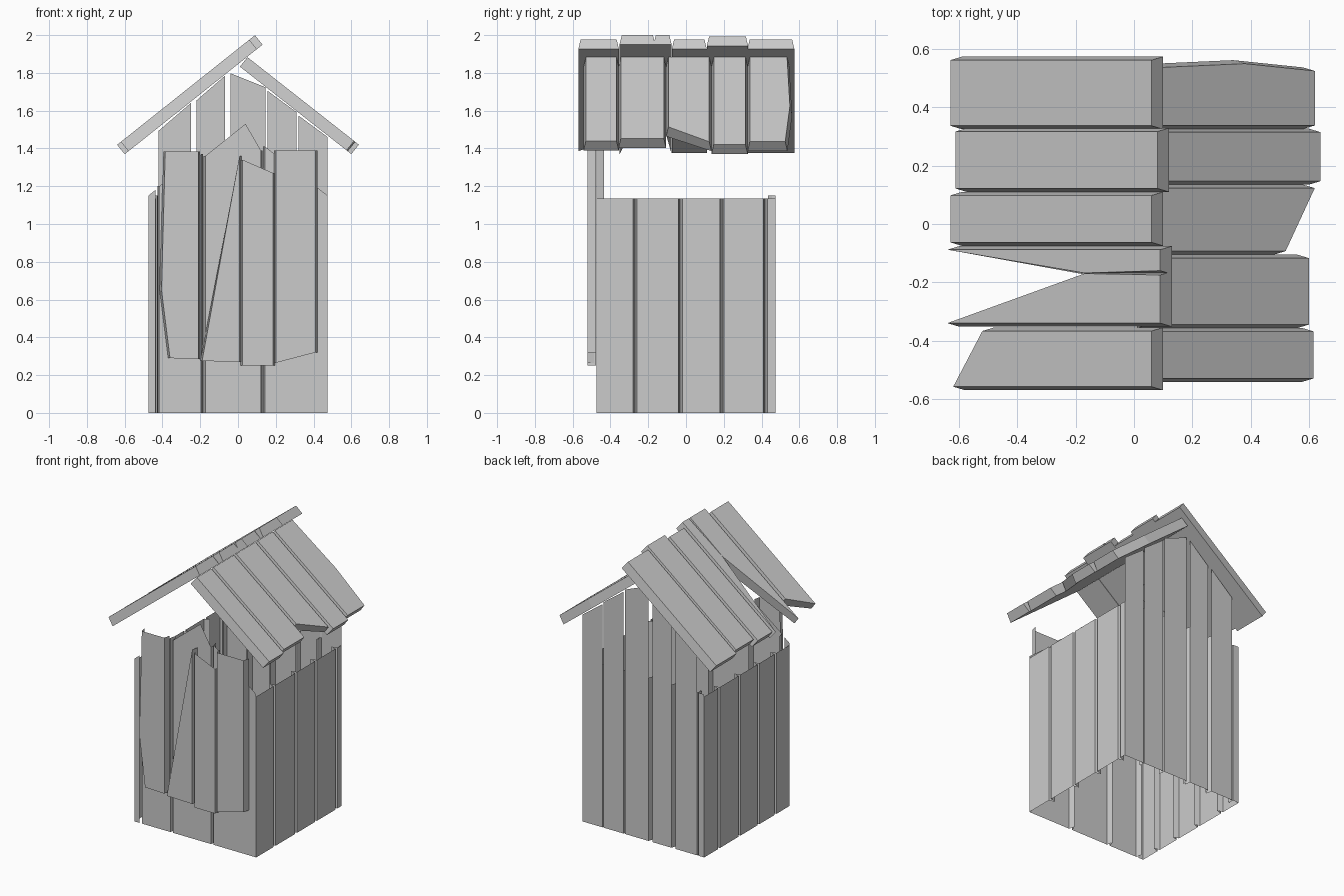
import bpy, bmesh
from mathutils import Vector

if "Cube" in bpy.data.objects:
    bpy.data.objects.remove(bpy.data.objects["Cube"])


def planks(name, polys, place, depth, grow=0.01, closed=False, limit=None):
    """Bevelled boards: outer face plus sides flaring along the board's width."""
    bm = bmesh.new()
    d = Vector(depth)
    for poly in polys:
        cu = (min(p[0] for p in poly) + max(p[0] for p in poly)) / 2
        outer = [bm.verts.new(place(u, v)) for u, v in poly]
        inner = [bm.verts.new(place(u + (grow if u > cu else -grow), v) + d)
                 for u, v in poly]
        bm.faces.new(outer)
        n = len(poly)
        for i in range(n):
            j = (i + 1) % n
            (u0, v0), (u1, v1) = poly[i], poly[j]
            steep = abs(v1 - v0) > 2 * abs(u1 - u0)
            corner = limit and min(abs(u0), abs(u1)) > limit
            if closed or (steep and not corner):
                bm.faces.new((outer[i], outer[j], inner[j], inner[i]))
        if closed:
            bm.faces.new(inner[::-1])
        else:
            for v in inner:
                if not v.link_faces:
                    bm.verts.remove(v)
    bmesh.ops.recalc_face_normals(bm, faces=bm.faces)
    me = bpy.data.meshes.new(name)
    bm.to_mesh(me)
    bm.free()
    ob = bpy.data.objects.new(name, me)
    bpy.context.collection.objects.link(ob)
    return ob


def board(a, b, za, zb, bottom=0.0):
    return [(a, bottom), (b, bottom), (b, zb), (a, za)]


def row(gaps, top):
    edges = [-W] + [e for g in gaps for e in (g - 0.011, g + 0.011)] + [W]
    return [board(a, b, top, top) for a, b in zip(edges[::2], edges[1::2])]


W = 0.475
T = 0.04

# side walls
planks("right_wall", row([-0.27, -0.03, 0.19, 0.42], 1.135),
       lambda u, v: Vector((W, u, v)), (-T, 0, 0), limit=0.47)
planks("left_wall", row([-0.32, -0.13, 0.08, 0.31], 1.135),
       lambda u, v: Vector((-W, u, v)), (T, 0, 0), limit=0.47)

# front wall with a low gable
front = [board(-W, -0.437, 1.15, 1.18),
         board(-0.417, -0.195, 1.2, 1.37),
         [(-0.173, 0), (0.121, 0), (0.121, 1.39), (0.04, 1.53), (-0.173, 1.36)],
         board(0.143, W, 1.41, 1.15)]
planks("front_wall", front, lambda u, v: Vector((u, -W, v)), (0, T, 0), limit=0.43)

# back wall: bevelled lower boards and flat tall upper boards
spans = [(-W, -0.43), (-0.42, -0.25), (-0.22, -0.07), (-0.04, 0.145),
         (0.155, 0.31), (0.32, W)]
back = lambda u, v: Vector((u, W, v))
planks("back_wall", [board(a, b, 1.15, 1.15) for a, b in spans], back,
       (0, -T, 0), limit=0.47)
bm = bmesh.new()
for a, b in spans[1:]:
    pts = board(a, b, 1.83 - 0.8 * abs(a), 1.84 - 0.8 * abs(b), 1.15)
    bm.faces.new([bm.verts.new(back(*p)) for p in reversed(pts)])
me = bpy.data.meshes.new("back_gable")
bm.to_mesh(me)
bm.free()
bpy.context.collection.objects.link(bpy.data.objects.new("back_gable", me))

# door made of broken boards
door = [[(-0.36, 0.29), (-0.21, 0.285), (-0.21, 1.385), (-0.385, 1.385), (-0.405, 0.65)],
        [(-0.19, 0.275), (0.008, 0.27), (0.008, 1.36)],
        board(0.024, 0.185, 1.34, 1.27, 0.25),
        [(0.2, 0.265), (0.41, 0.32), (0.41, 1.39), (0.2, 1.39)]]
planks("door", door, lambda u, v: Vector((u, -0.522, v)), (0, 0.045, 0))


# roof boards, given as (y, x) outlines on each slope
def slab(y0, y1, x0, x1):
    return [(y0, x0), (y1, x0), (y1, x1), (y0, x1)]


left = [slab(0.337, 0.562, -0.63, 0.06),
        slab(0.122, 0.317, -0.613, 0.08),
        slab(-0.063, 0.098, -0.63, 0.06),
        [(-0.088, -0.64), (-0.168, -0.17), (-0.16, 0.09), (-0.088, 0.09)],
        [(-0.34, -0.64), (-0.17, -0.17), (-0.175, 0.09), (-0.34, 0.09)],
        [(-0.558, -0.62), (-0.367, -0.52), (-0.367, 0.06), (-0.558, 0.06)]]
planks("roof_left", left, lambda y, x: Vector((x, y, 1.928 + 0.795 * x)),
       (0.04, 0, -0.05), 0.012, closed=True)

right = [[(0.338, 0.05), (0.535, 0.05), (0.55, 0.38), (0.525, 0.62), (0.338, 0.62)],
         slab(0.147, 0.315, 0.05, 0.64),
         [(-0.093, 0.05), (0.123, 0.05), (0.123, 0.62), (-0.093, 0.52)],
         slab(-0.345, -0.117, 0.05, 0.6),
         slab(-0.53, -0.368, 0.05, 0.615)]
planks("roof_right", right, lambda y, x: Vector((x, y, 1.42 + 0.785 * (0.64 - x))),
       (-0.04, 0, -0.05), 0.012, closed=True)
